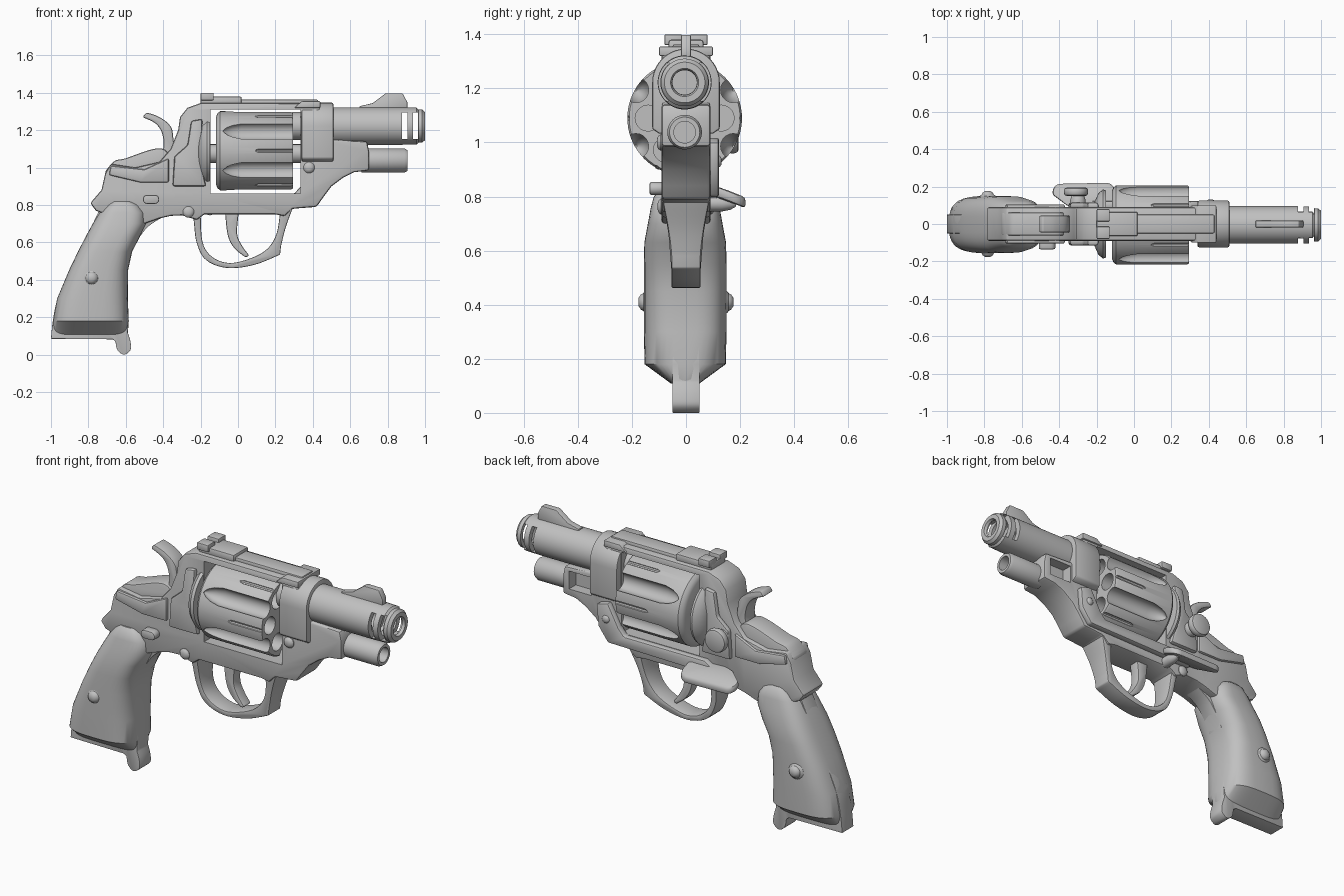
import bpy, bmesh, math
from mathutils import Vector

if "Cube" in bpy.data.objects:
    bpy.data.objects.remove(bpy.data.objects["Cube"])

steel = bpy.data.materials.new("grey_metal")
steel.diffuse_color = (0.53, 0.53, 0.53, 1)
steel.use_nodes = True
steel.node_tree.nodes["Principled BSDF"].inputs["Base Color"].default_value = steel.diffuse_color


def finish(name, bm):
    bmesh.ops.recalc_face_normals(bm, faces=bm.faces[:])
    me = bpy.data.meshes.new(name)
    bm.to_mesh(me)
    bm.free()
    me.materials.append(steel)
    ob = bpy.data.objects.new(name, me)
    bpy.context.collection.objects.link(ob)
    return ob


def activate(ob):
    bpy.ops.object.select_all(action='DESELECT')
    ob.select_set(True)
    bpy.context.view_layer.objects.active = ob


def bevel(ob, width, segments=2):
    m = ob.modifiers.new("bevel", 'BEVEL')
    m.width, m.segments, m.limit_method, m.angle_limit = width, segments, 'ANGLE', math.radians(40)
    return ob


def cut(ob, cutters):
    for c in cutters:
        m = ob.modifiers.new("cut", 'BOOLEAN')
        m.operation, m.solver, m.object = 'DIFFERENCE', 'EXACT', c
    activate(ob)
    bpy.ops.object.convert(target='MESH')
    for c in cutters:
        bpy.data.objects.remove(c)
    return ob


def smooth(pts, n=5):
    """Open Catmull-Rom curve through the points."""
    p = [Vector(q) for q in [pts[0]] + list(pts) + [pts[-1]]]
    out = []
    for i in range(1, len(p) - 2):
        a, b, c, d = p[i - 1:i + 3]
        for k in range(n):
            t = k / n
            out.append(0.5 * (2 * b + (c - a) * t + (2 * a - 5 * b + 4 * c - d) * t * t
                              + (3 * b - a - 3 * c + d) * t ** 3))
    return [tuple(v) for v in out + [p[-2]]]


def plate(name, pts, lo, hi, bev=0.0, axis='y'):
    """Outline in xz (or xy) pulled from lo to hi along the axis."""
    bm = bmesh.new()
    put = (lambda a, b, h: (a, h, b)) if axis == 'y' else (lambda a, b, h: (a, b, h))
    f = bm.faces.new([bm.verts.new(put(a, b, lo)) for a, b in pts])
    top = bmesh.ops.extrude_face_region(bm, geom=[f])
    off = (0, hi - lo, 0) if axis == 'y' else (0, 0, hi - lo)
    bmesh.ops.translate(bm, vec=off, verts=[v for v in top['geom'] if isinstance(v, bmesh.types.BMVert)])
    ob = finish(name, bm)
    return bevel(ob, bev) if bev else ob


def box(name, x0, x1, y0, y1, z0, z1, bev=0.0):
    return plate(name, [(x0, z0), (x1, z0), (x1, z1), (x0, z1)], y0, y1, bev)


def loft(name, rings):
    bm = bmesh.new()
    rows = [[bm.verts.new(p) for p in r] for r in rings]
    n = len(rows[0])
    for a, b in zip(rows, rows[1:]):
        for i in range(n):
            bm.faces.new((a[i], a[(i + 1) % n], b[(i + 1) % n], b[i]))
    bm.faces.new(rows[0])
    bm.faces.new(rows[-1])
    return finish(name, bm)


def lathe(name, profile, y, z, n=40):
    """Profile of (x, radius) turned about a line along x."""
    return loft(name, [[(x, y + r * math.cos(math.tau * i / n), z + r * math.sin(math.tau * i / n))
                        for i in range(n)] for x, r in profile])


def stud(name, x, z, y0, y1, r, n=20):
    """Round-headed pin along y, domed at y1."""
    d = y1 - y0
    prof = [(y0, r), (y0 + d * .5, r), (y0 + d * .8, r * .8), (y1, r * .4)]
    return loft(name, [[(x + q * math.cos(math.tau * i / n), y, z + q * math.sin(math.tau * i / n))
                        for i in range(n)] for y, q in prof])


def arc(cx, cz, r, a0, a1, n=10):
    return [(cx + r * math.cos(math.radians(a0 + (a1 - a0) * i / n)),
             cz + r * math.sin(math.radians(a0 + (a1 - a0) * i / n))) for i in range(n + 1)]


# Frame with the cylinder window and a pocket under the barrel
frame = plate("frame", [
    (-.2, 1.345), (-.27, 1.32), (-.31, 1.27), (-.32, 1.2), (-.36, 1.1), (-.42, 1.03), (-.55, 1.0),
    (-.68, 1.02), (-.71, .97), (-.73, .88), (-.79, .81), (-.76, .77), (-.68, .74), (-.58, .7),
    (-.5, .7), (-.42, .728), (-.36, .742), (-.3, .745), (-.22, .72), (-.18, .75), (.2, .75), (.25, .74),
    (.29, .78), (.42, .79), (.455, .84), (.5, .9), (.56, .945), (.62, .975), (.7, .985), (.7, 1.09),
    (.69, 1.14), (.48, 1.15), (.44, 1.31), (.43, 1.345)], -.09, .09, .012)
cut(frame, [box("window_cutter", -.147, .335, -.4, .4, .862, 1.312),
            box("pocket_cutter", .52, .66, .03, .3, 1.02, 1.12)])
box("top_rib", -.02, .43, -.05, .05, 1.33, 1.363, .008)
plate("strap_wedge", [(.3, 1.32), (.44, 1.32), (.44, 1.355), (.34, 1.355)], -.1, .1, .006)

# Raised side panels
for s, side in ((-1, "left"), (1, "right")):
    lo, hi = sorted((s * .08, s * .115))
    plate("side_panel_" + side, [(-.35, .9), (-.17, .9), (-.2, 1.02), (-.19, 1.26), (-.25, 1.25),
                                 (-.27, 1.12), (-.34, 1.06)], lo, hi, .012)
    lo, hi = sorted((s * .08, s * .105))
    plate("rear_panel_" + side, [(-.69, .96), (-.52, .92), (-.37, .92), (-.37, 1.05), (-.5, .99),
                                 (-.68, 1.01)], lo, hi, .01)
plate("hinge_panel", [(-.3, .79), (.4, .8), (.46, .88), (.47, 1.0), (.4, 1.02), (.335, .9), (.3, .86),
                      (-.2, .86)], .08, .122, .01)
loft("recoil_shield", [[(x, r * math.cos(math.tau * i / 32), 1.085 + r * math.sin(math.tau * i / 32))
                        for i in range(32)]
                       for x, r in ((-.215, .05), (-.21, .12), (-.19, .165), (-.165, .185), (-.15, .18))])

# Cylinder with chambers, flutes and narrow grooves
CY, CZ = -.005, 1.09
drum = lathe("cylinder", [(-.118, .18), (-.11, .2), (-.095, .212), (.285, .212), (.295, .205)], CY, CZ, 72)
cutters = []
for k in range(6):
    a = math.radians(60 * k)
    cutters.append(lathe("chamber_cutter", [(.05, .048), (.4, .048)],
                         CY + .135 * math.cos(a), CZ + .135 * math.sin(a), 20))
    cutters.append(lathe("groove_cutter", [(.09, .004), (.11, .011), (.4, .011)],
                         CY + .214 * math.cos(a), CZ + .214 * math.sin(a), 8))
    a += math.radians(30)
    cutters.append(lathe("flute_cutter", [(-.08, .004), (-.06, .022), (-.03, .036), (.02, .047), (.4, .047)],
                         CY + .208 * math.cos(a), CZ + .208 * math.sin(a), 20))
cut(drum, cutters)
lathe("cylinder_pin", [(-.16, .05), (.36, .05)], 0, 1.075, 24)

# Barrel, muzzle slots and collar
BZ = 1.222
barrel = lathe("barrel", [(.29, .075), (.34, .075), (.345, .1), (.87, .1), (.955, .098), (.965, .088), (.985, .088),
                          (1, .075), (1, .052), (.985, .046), (.975, .07), (.86, .07), (.86, .045), (.7, .045)],
               -.005, BZ, 48)
cut(barrel, [box("slot_cutter", x, x + .028, -.3, .3, BZ - .068, BZ + .072) for x in (.877, .935)])
collar = [(.125 * math.cos(t), BZ + .125 * math.sin(t)) for t in [math.pi * i / 20 for i in range(21)]]
collar += [(-.125, 1.05), (-.1, 1.033), (.1, 1.033), (.125, 1.05)]
bevel(loft("barrel_collar", [[(x, y, z) for y, z in collar] for x in (.34, .51)]), .008)
lathe("ejector_shroud", [(.66, .064), (.89, .064), (.905, .056), (.905, .04), (.8, .04)], -.005, 1.038, 32)

# Sights
plate("front_sight", [(.65, 1.31), (.65, 1.328), (.72, 1.345), (.79, 1.397), (.88, 1.397), (.905, 1.35),
                      (.905, 1.31)], -.018, .018, .004)
box("rear_sight_base", -.2, .02, -.065, .065, 1.335, 1.38, .01)
for s, side in ((-1, "left"), (1, "right")):
    lo, hi = sorted((s * .014, s * .08))
    box("rear_sight_" + side, -.2, -.13, lo, hi, 1.36, 1.4, .006)

# Hammer
plate("hammer", smooth([(-.33, 1.0), (-.345, 1.15), (-.36, 1.22), (-.42, 1.27), (-.49, 1.295)])
      + smooth([(-.51, 1.27), (-.44, 1.235), (-.405, 1.18), (-.4, 1.1), (-.44, 1.0)]), -.045, .045, .012)
plate("hammer_housing", smooth([(-.71, .98), (-.66, 1.035), (-.6, 1.05), (-.47, 1.095), (-.4, 1.1), (-.36, 1.06)])
      + [(-.34, .95), (-.7, .93)], -.062, .062, .015)

# Trigger and guard, the guard flaring where it meets the frame
guard = plate("trigger_guard", smooth([(-.24, .76), (-.235, .7), (-.22, .594), (-.17, .505), (-.056, .463),
                                       (.09, .481), (.225, .535)])
              + smooth([(.23, .58), (.255, .68), (.295, .79)])
              + smooth([(.225, .76), (.206, .647), (.158, .567), (.072, .517), (-.045, .49), (-.14, .524),
                        (-.19, .604), (-.2, .76)]), -.054, .054, .006)
for v in guard.data.vertices:
    v.co.y *= 1 + .55 * min(1, max(0, (v.co.z - .57) / .2)) ** 1.5
plate("trigger", smooth([(-.07, .77), (-.055, .64), (-.02, .57), (.04, .52)])
      + smooth([(.06, .53), (.02, .585), (-.005, .65), (.005, .77)]), -.032, .032, .008)

# Grip core and swelling grip
plate("grip_core", smooth([(-.72, .82), (-.8, .65), (-.9, .45), (-.965, .3), (-.99, .18), (-1, .085)])
      + [(-.67, .082)] + smooth([(-.655, .07), (-.645, .025), (-.61, .0), (-.575, .025), (-.575, .07), (-.59, .12)])
      + smooth([(-.585, .18), (-.592, .3), (-.59, .45), (-.56, .565), (-.495, .67), (-.42, .725), (-.36, .75)]),
      -.05, .05, .008)
rings = []
sections = [(.108, -.99, -.592, .052), (.125, -.99, -.588, .075), (.18, -.99, -.584, .15),
            (.3, -.967, -.589, .153), (.45, -.904, -.588, .153), (.55, -.856, -.566, .153),
            (.63, -.815, -.525, .151), (.7, -.777, -.49, .138), (.76, -.74, -.495, .127),
            (.8, -.705, -.525, .116), (.82, -.68, -.56, .095)]
for z, xb, xf, w in sections:
    ring = []
    for i in range(40):
        c, s = math.cos(math.tau * i / 40), math.sin(math.tau * i / 40)
        ring.append(((xb + xf) / 2 + (xf - xb) / 2 * math.copysign(abs(c) ** .62, c),
                     -.003 + w * math.copysign(abs(s) ** .68, s), z))
    rings.append(ring)
loft("grip", rings)

# Screws and pins on both sides
for s, side in ((-1, "left"), (1, "right")):
    stud("grip_washer_" + side, -.782, .41, s * .13, s * .162, .046)
    stud("grip_screw_" + side, -.782, .41, s * .13, s * .176, .035)
    stud("frame_pin_" + side, -.265, .763, s * .08, s * .105, .03)
stud("hinge_screw_left", .38, 1.0, -.08, -.108, .03)
stud("hinge_screw_right", .41, .93, .1, .132, .025)

# Safety catch on the left
plate("safety_catch", arc(-.445, .83, .024, -90, 90) + arc(-.485, .83, .024, 90, 270), -.135, -.08, .008)

# Thumb latch and drooping lever on the right
plate("thumb_latch", arc(-.31, 1.025, .065, 0, 342, 20), .15, .195, .015)
stud("thumb_latch_stem", -.3, 1.02, .08, .17, .042)
lever = plate("side_lever", [(-.12, .09), (-.1, .13)] + arc(-.15, .17, .05, 0, 90, 6)
              + arc(-.39, .17, .045, 90, 200, 8) + [(-.36, .1), (-.3, .08)], .805, .845, .012, 'z')
for v in lever.data.vertices:
    v.co.z -= .4 * max(0, v.co.y - .1)
stud("lever_pivot", -.15, .775, .08, .185, .03)

# Apply modifiers and shade rounded faces smooth
for ob in list(bpy.context.scene.objects):
    activate(ob)
    bpy.ops.object.convert(target='MESH')
    bpy.ops.object.shade_smooth_by_angle(angle=math.radians(35))
